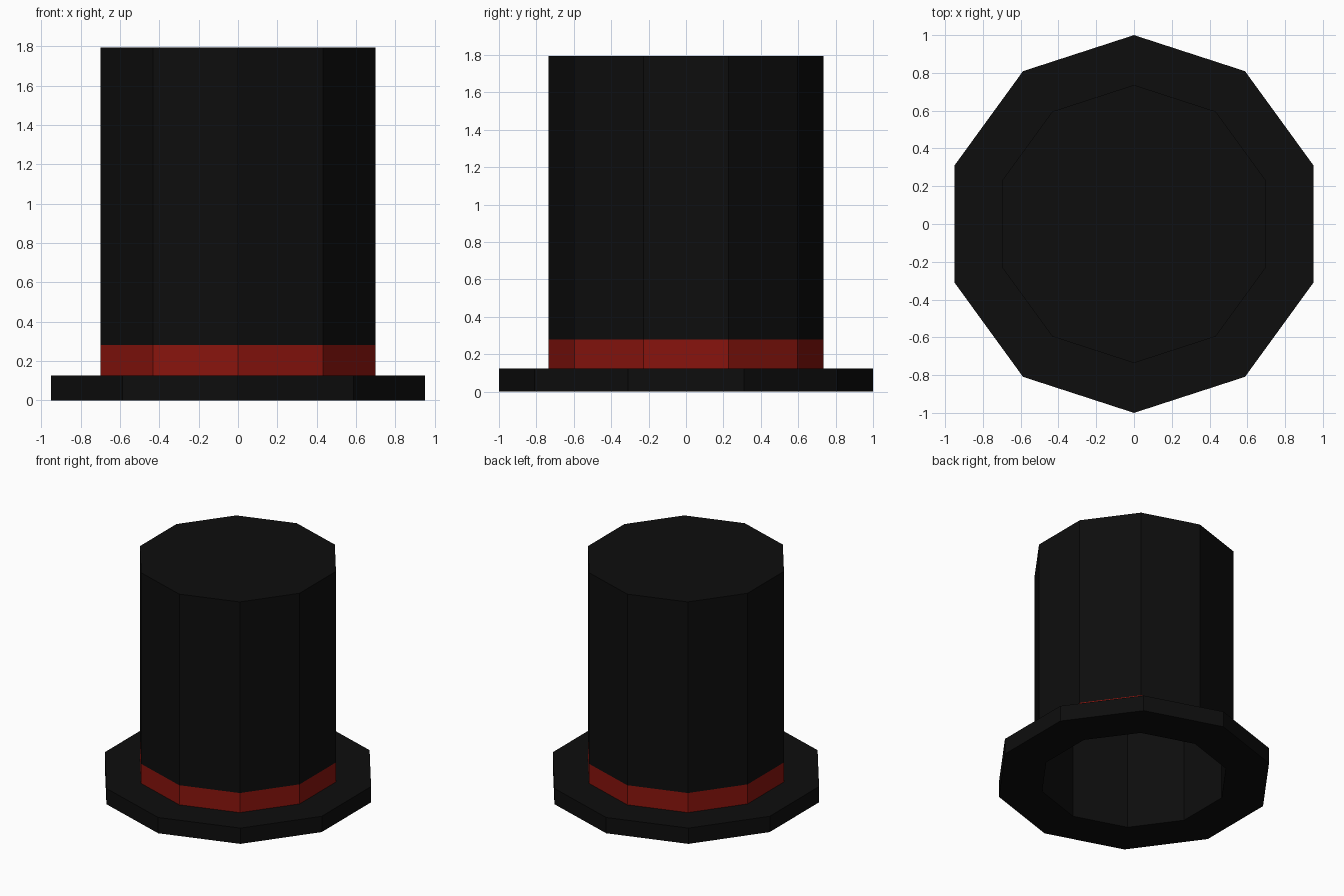
import bpy, bmesh, math

if "Cube" in bpy.data.objects:
    bpy.data.objects.remove(bpy.data.objects["Cube"])

SIDES = 10
R_BRIM, R_CROWN, R_INNER = 1.0, 0.736, 0.68
Z_BRIM, Z_BAND, Z_TOP, Z_INNER = 0.125, 0.28, 1.795, 1.74


def material(name, rgb):
    m = bpy.data.materials.new(name)
    m.diffuse_color = (*rgb, 1)
    m.use_nodes = True
    m.node_tree.nodes["Principled BSDF"].inputs["Base Color"].default_value = m.diffuse_color
    return m


def lathe(name, profile, mat, cap_first=False, cap_last=False):
    """Revolve (radius, z) points into flat-sided rings, optionally capped."""
    bm = bmesh.new()
    rings = []
    for r, z in profile:
        angles = [math.pi / 2 + 2 * math.pi * i / SIDES for i in range(SIDES)]
        rings.append([bm.verts.new((r * math.cos(a), r * math.sin(a), z)) for a in angles])
    for low, high in zip(rings, rings[1:]):
        for i in range(SIDES):
            j = (i + 1) % SIDES
            bm.faces.new((low[i], low[j], high[j], high[i]))
    if cap_first:
        bm.faces.new(rings[0][::-1])
    if cap_last:
        bm.faces.new(rings[-1])
    mesh = bpy.data.meshes.new(name)
    bm.to_mesh(mesh)
    bm.free()
    mesh.materials.append(mat)
    obj = bpy.data.objects.new(name, mesh)
    bpy.context.collection.objects.link(obj)
    return obj


black = material("black_felt", (0.004, 0.004, 0.004))
red = material("red_ribbon", (0.25, 0.007, 0.004))

# Flat brim with an open middle
lathe("brim", [(R_INNER, 0), (R_BRIM, 0), (R_BRIM, Z_BRIM), (R_CROWN, Z_BRIM)], black)
# Ribbon flush with the crown
lathe("hat_band", [(R_CROWN, Z_BRIM), (R_CROWN, Z_BAND)], red)
# Tall crown with closed top
lathe("crown", [(R_CROWN, Z_BAND), (R_CROWN, Z_TOP)], black, cap_last=True)
# Hollow inside, facing inwards
lathe("lining", [(R_INNER, Z_INNER), (R_INNER, 0)], black, cap_first=True)
